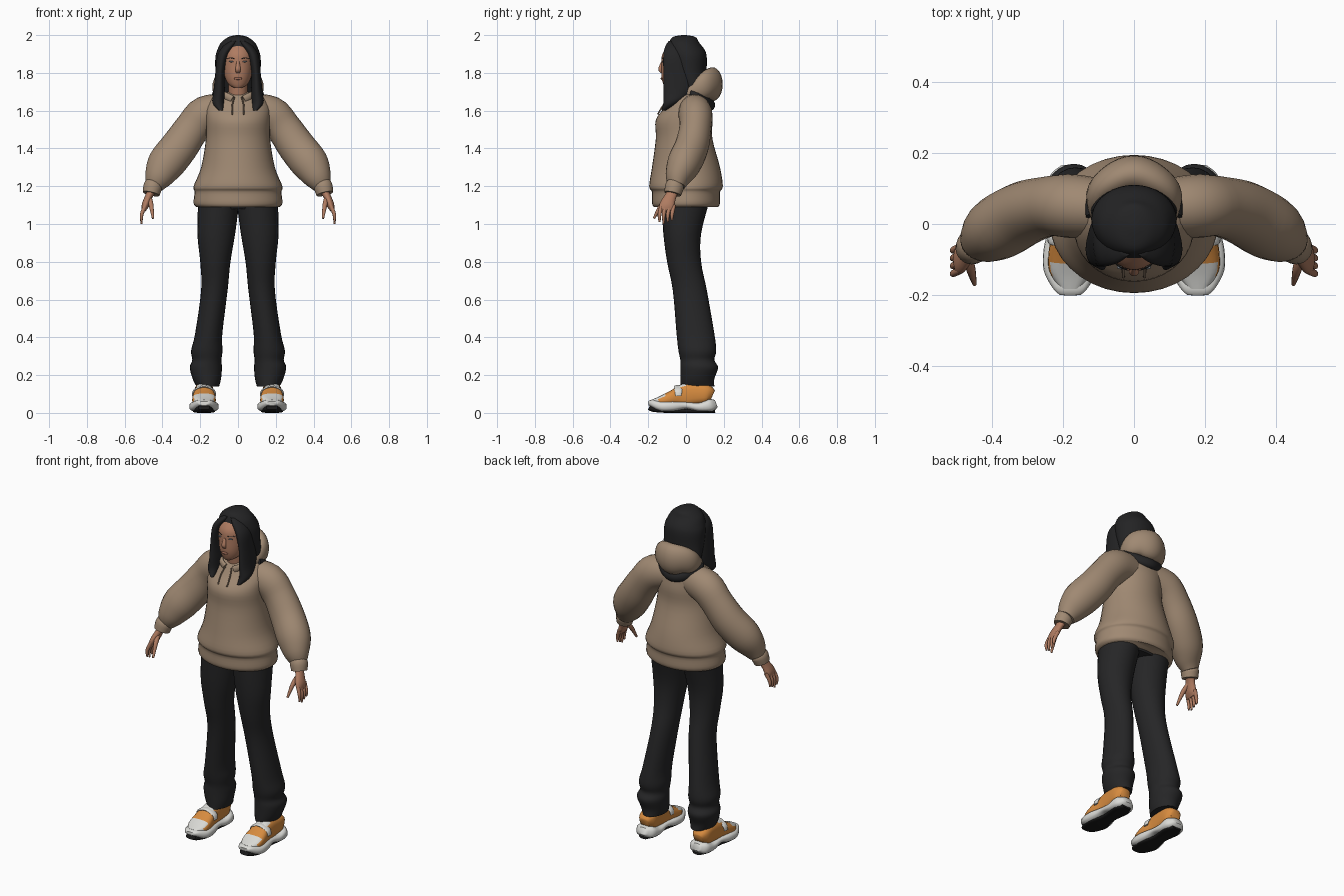
import bpy, bmesh, math
from mathutils import Vector

cube = bpy.data.objects.get("Cube")
if cube:
    bpy.data.objects.remove(cube, do_unlink=True)

ALONG_X, ALONG_Y, ALONG_Z = Vector((1, 0, 0)), Vector((0, 1, 0)), Vector((0, 0, 1))


def material(name, red, green, blue):
    mat = bpy.data.materials.new(name)
    mat.use_nodes = True
    mat.diffuse_color = (red, green, blue, 1)
    shader = mat.node_tree.nodes["Principled BSDF"]
    shader.inputs["Base Color"].default_value = (red, green, blue, 1)
    return mat


fleece = material("tan fleece", .35, .25, .17)
cord = material("dark tan cord", .27, .19, .13)
hair = material("black hair", .017, .017, .018)
cloth = material("charcoal cloth", .019, .019, .02)
skin = material("warm skin", .43, .2, .12)
lip_brown = material("lip brown", .33, .14, .09)
eye_grey = material("grey eye", .2, .23, .26)
orange = material("shoe orange", .68, .26, .05)
white = material("shoe white", .7, .7, .67)
rubber = material("black rubber", .01, .01, .01)


def finish(name, mesh_data, materials, rule=None):
    bmesh.ops.recalc_face_normals(mesh_data, faces=mesh_data.faces)
    if rule:
        for face in mesh_data.faces:
            face.material_index = rule(face.calc_center_median(), face.normal)
    mesh = bpy.data.meshes.new(name)
    mesh_data.to_mesh(mesh)
    mesh_data.free()
    for mat in materials:
        mesh.materials.append(mat)
    part = bpy.data.objects.new(name, mesh)
    bpy.context.collection.objects.link(part)
    bpy.ops.object.select_all(action='DESELECT')
    part.select_set(True)
    bpy.context.view_layer.objects.active = part
    bpy.ops.object.shade_smooth_by_angle(angle=math.radians(50))


def smooth_rows(rows, steps=4):
    """Catmull-Rom curve through all values of the rows."""
    result = []
    for i in range(len(rows) - 1):
        before, start = rows[max(i - 1, 0)], rows[i]
        end, after = rows[i + 1], rows[min(i + 2, len(rows) - 1)]
        tan_start, tan_end = (end - before) / 2, (after - start) / 2
        for j in range(steps):
            t = j / steps
            ease = t * t * (3 - 2 * t)
            result.append(start.lerp(end, ease) + tan_start * t * (1 - t) ** 2
                          - tan_end * t * t * (1 - t))
    return result + [rows[-1]]


def sweep(name, rows, *materials, ref=ALONG_X, squash=1, flat=False, sign=1,
          sides=24, power=1, rule=None):
    """Oval rings along (x, y, z, radius along ref[, radius across])."""
    rows = smooth_rows([Vector((*row, row[3] * squash)[:5]) for row in rows])
    points = [Vector(row[:3]) for row in rows]
    mesh_data, rings = bmesh.new(), []
    for i, (point, row) in enumerate(zip(points, rows)):
        step = points[min(i + 1, len(points) - 1)] - points[max(i - 1, 0)]
        tangent = ALONG_Z if flat else step.normalized()
        across = (ref - tangent * ref.dot(tangent)).normalized()
        other = tangent.cross(across)
        ring = []
        for j in range(sides):
            angle = math.tau * j / sides
            c, s = (math.copysign(abs(value) ** power, value)
                    for value in (math.cos(angle), math.sin(angle)))
            spot = point + across * c * row[3] + other * s * row[4]
            spot.x *= sign
            ring.append(mesh_data.verts.new(spot))
        rings.append(ring)
    for low, high in zip(rings, rings[1:]):
        for j in range(sides):
            mesh_data.faces.new((low[j], low[j - 1], high[j - 1], high[j]))
    mesh_data.faces.new(rings[0])
    mesh_data.faces.new(rings[-1])
    finish(name, mesh_data, materials, rule)


def column(name, rows, mat):
    """Upright central form from (z, y, half width, half depth)."""
    sweep(name, [(0, y, z, a, b) for z, y, a, b in rows], mat, flat=True, sides=36)


def collar(name, half, middle, mat, squash):
    """Symmetrical roll running round the back of the neck."""
    mirrored = [(-x, y, z, radius) for x, y, z, radius in reversed(half)]
    sweep(name, [*half, middle, *mirrored], mat, ref=ALONG_Z, squash=squash)


def ball(name, centre, size, mat):
    mesh_data = bmesh.new()
    bmesh.ops.create_uvsphere(mesh_data, u_segments=16, v_segments=10, radius=1)
    bmesh.ops.scale(mesh_data, vec=size, verts=mesh_data.verts)
    bmesh.ops.translate(mesh_data, vec=centre, verts=mesh_data.verts)
    finish(name, mesh_data, [mat])


# Hoodie body with gathered hem, and hood lying over a dark lining
column("hoodie_body", [
    (1.09, 0, .22, .17), (1.11, 0, .235, .18), (1.17, 0, .23, .18), (1.2, 0, .235, .195),
    (1.3, 0, .195, .18), (1.45, -.01, .17, .15), (1.55, -.01, .17, .15),
    (1.62, .01, .17, .12), (1.68, .03, .13, .1), (1.7, .03, .08, .07)], fleece)
collar("hood", [(.03, -.08, 1.66, .02), (.07, -.06, 1.68, .02), (.1, .01, 1.69, .03),
                (.1, .08, 1.72, .06), (.06, .12, 1.74, .08)],
       (0, .14, 1.74, .09), fleece, squash=.6)
collar("hood_lining", [(.12, .02, 1.69, .02), (.11, .07, 1.67, .03), (.06, .11, 1.64, .03)],
       (0, .13, 1.63, .03), cloth, squash=.8)

# Head, neck and face
column("neck", [(1.62, -.01, .05, .05), (1.78, -.03, .05, .05)], skin)
column("head", [
    (1.72, -.09, .02, .02), (1.74, -.07, .05, .05), (1.78, -.05, .07, .08),
    (1.84, -.04, .08, .09), (1.9, -.035, .08, .09), (1.95, -.03, .06, .06)], skin)
column("nose", [(1.86, -.127, .007, .005), (1.82, -.136, .014, .011), (1.8, -.13, .01, .005)], skin)
ball("lips", (0, -.128, 1.77), (.022, .006, .007), lip_brown)

# Hair cap and rear length
column("hair_cap", [
    (2, -.01, .01, .01), (1.99, -.01, .05, .06), (1.96, -.01, .09, .08),
    (1.92, .0, .11, .1), (1.88, .01, .12, .1), (1.8, .02, .12, .09),
    (1.7, .05, .12, .07), (1.64, .05, .1, .06)], hair)

for sign, side in ((1, "left"), (-1, "right")):
    # Eye, eyebrow, front fall of hair and drawstring
    ball(side + "_eye", (.035 * sign, -.122, 1.86), (.013, .006, .004), eye_grey)
    sweep(side + "_eyebrow", [(.02, -.129, 1.875, .002), (.04, -.121, 1.88, .002),
                              (.06, -.105, 1.875, .001)], hair, sign=sign, ref=ALONG_Z, sides=8)
    sweep(side + "_hair_fall", [
        (.02, -.05, 1.97, .02, .04), (.05, -.06, 1.94, .03, .05), (.08, -.06, 1.89, .03, .06),
        (.095, -.05, 1.8, .025, .07), (.1, -.05, 1.7, .03, .07),
        (.105, -.08, 1.64, .03, .04), (.09, -.12, 1.6, .01, .01)],
        hair, sign=sign, flat=True)
    sweep(side + "_drawstring", [(.02, -.09, 1.67, .004), (.03, -.12, 1.63, .004),
                                 (.03, -.15, 1.58, .004)], cord, sign=sign, sides=8)

    # Puffed sleeve and gathered cuff
    sweep(side + "_sleeve", [
        (.06, .04, 1.6, .08), (.17, .05, 1.58, .09), (.24, .05, 1.51, .085),
        (.31, .03, 1.41, .09), (.38, -.01, 1.32, .09), (.42, -.04, 1.25, .07),
        (.445, -.05, 1.2, .045)], fleece, sign=sign, ref=ALONG_Y, squash=1.1)
    sweep(side + "_cuff", [(.44, -.05, 1.22, .04), (.45, -.06, 1.2, .05),
                           (.46, -.07, 1.16, .045)], fleece, sign=sign, ref=ALONG_Y)

    # Hand with four fingers and a thumb
    sweep(side + "_palm", [
        (.45, -.06, 1.19, .03, .025), (.47, -.08, 1.15, .03, .02),
        (.49, -.1, 1.1, .04, .02), (.5, -.1, 1.07, .04, .01)], skin, sign=sign, ref=ALONG_Y)
    for i, finger in enumerate(("index", "middle", "ring", "little")):
        y, tip = -.13 + .022 * i, 1 + .01 * abs(i - 1)
        sweep(f"{side}_{finger}_finger", [
            (.49, y, 1.1, .011), (.51, y - .01, 1.05, .01), (.51, y - .01, tip, .005)],
            skin, sign=sign, ref=ALONG_Y, sides=10)
    sweep(side + "_thumb", [(.47, -.09, 1.14, .014), (.46, -.13, 1.1, .013),
                            (.45, -.17, 1.03, .006)], skin, sign=sign, ref=ALONG_Y, sides=10)

    # Trouser leg, bunched at the ankle
    sweep(side + "_trouser_leg", [
        (.16, .06, .14, .06, .09), (.165, .06, .18, .075, .09), (.17, .07, .24, .085, .1),
        (.165, .06, .28, .077, .09), (.165, .06, .33, .083, .1), (.155, .05, .42, .072, .1),
        (.125, .02, .65, .07, .09), (.12, -.01, .8, .08, .09), (.115, -.02, .95, .1, .1),
        (.1, 0, 1.14, .11, .13)], cloth, sign=sign, flat=True)

    # Shoe: outsole, chunky midsole, upper with pale toe and tongue, strap
    def shoe_part(name, rows, *materials, **options):
        sweep(f"{side}_{name}", [(.18, *row) for row in rows], *materials, sign=sign,
              power=.7, **options)

    shoe_part("outsole", [(.15, .02, .03, .02), (.1, .01, .05, .01), (0, .01, .04, .01),
                          (-.1, .01, .06, .01), (-.17, .02, .045, .015),
                          (-.195, .03, .03, .015)], rubber)
    shoe_part("midsole", [
        (.16, .05, .03, .02), (.13, .04, .06, .035), (.07, .03, .065, .025), (0, .04, .06, .02),
        (-.07, .035, .075, .03), (-.13, .035, .075, .03), (-.18, .05, .05, .02),
        (-.2, .05, .03, .01)], white)
    shoe_part("upper", [
        (.14, .09, .03, .03), (.11, .1, .05, .05), (.04, .1, .05, .06), (-.02, .09, .05, .06),
        (-.07, .08, .06, .04), (-.13, .06, .06, .03), (-.18, .05, .03, .02)], orange, white,
        rule=lambda spot, normal: int(spot.y < -.15 or (spot.y < -.11 and normal.z > .5)
                                      or (-.04 < spot.y < 0 and normal.z > .7)))
    sweep(side + "_shoe_strap", [
        (.12, -.04, .09, .016), (.13, -.04, .12, .02), (.18, -.04, .14, .025),
        (.23, -.04, .12, .02), (.24, -.04, .09, .016)],
        white, sign=sign, ref=ALONG_Y, squash=.3, sides=12)

# Trouser seat joining both legs
column("trouser_seat", [(1.08, 0, .18, .1), (1.14, 0, .21, .13)], cloth)
